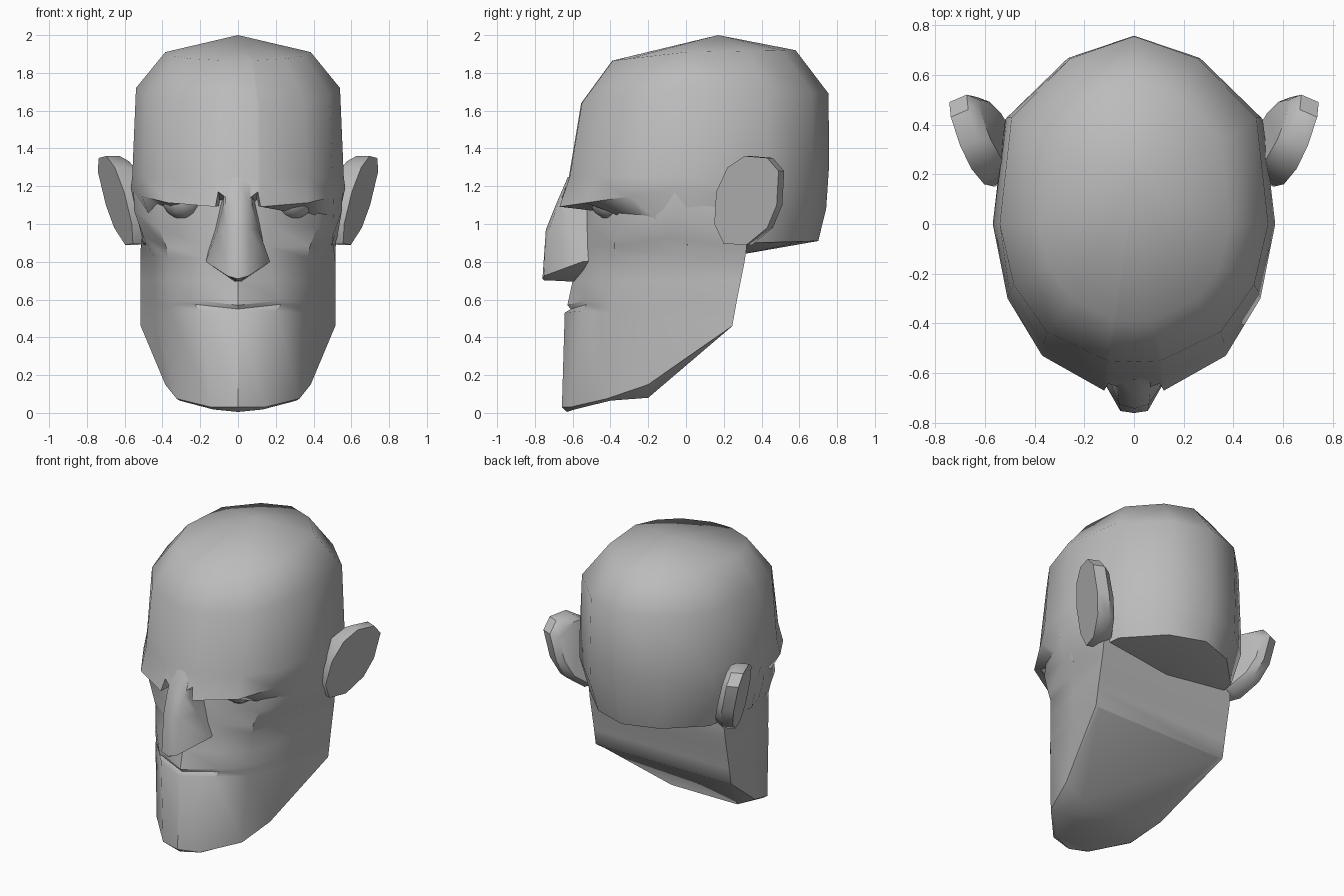
import bpy, bmesh
from math import radians

cube = bpy.data.objects.get("Cube")
if cube:
    bpy.data.objects.remove(cube, do_unlink=True)

# One plain clay colour for everything
clay = bpy.data.materials.new("grey_clay")
clay.use_nodes = True
clay.diffuse_color = (0.5, 0.5, 0.5, 1)
clay.node_tree.nodes["Principled BSDF"].inputs["Base Color"].default_value = clay.diffuse_color


def finish(bm, name, angle=40):
    """Clean the mesh, link it as an object, colour and shade it."""
    bmesh.ops.remove_doubles(bm, verts=bm.verts, dist=0.0005)
    bmesh.ops.recalc_face_normals(bm, faces=bm.faces)
    mesh = bpy.data.meshes.new(name)
    bm.to_mesh(mesh)
    bm.free()
    mesh.materials.append(clay)
    obj = bpy.data.objects.new(name, mesh)
    bpy.context.collection.objects.link(obj)
    bpy.ops.object.select_all(action='DESELECT')
    bpy.context.view_layer.objects.active = obj
    obj.select_set(True)
    bpy.ops.object.shade_smooth_by_angle(angle=radians(angle))


def add_face(bm, verts):
    unique = list(dict.fromkeys(verts))
    if len(unique) > 2:
        bm.faces.new(unique)


def mirrored(half):
    """Complete a half ring that starts on the centre line."""
    return list(half) + [(-x, y, z) for x, y, z in reversed(half) if x != 0]


def bridge(bm, rings):
    """Join consecutive closed rings with quads."""
    for low, high in zip(rings, rings[1:]):
        count = len(low)
        for i in range(count):
            j = (i + 1) % count
            add_face(bm, [low[i], low[j], high[j], high[i]])


def loft(name, rings, angle=40):
    """Skin symmetric rings and close the last one with cross strips."""
    bm = bmesh.new()
    loops = [[bm.verts.new(p) for p in ring] for ring in rings]
    bridge(bm, loops)
    end = loops[-1]
    for i in range(len(end) // 2):
        add_face(bm, [end[i], end[i + 1], end[-i - 1], end[-i]])
    finish(bm, name, angle)


# Cranium: one plan outline, rescaled ring by ring from crown to base
WIDTH, FRONT, BACK = 0.57, 0.68, 0.76
outline = [(0, -FRONT), (0.105, -0.675), (0.12, -0.67), (0.37, -0.53), (0.51, -0.3),
           (WIDTH, 0), (0.52, 0.43), (0.27, 0.67), (0, BACK)]


def skull_ring(width, front, back, z_front, z_side, z_back, notch=False):
    ring = []
    for x, y in outline:
        reach, t, z_end = (front, -y / FRONT, z_front) if y < 0 else (back, y / BACK, z_back)
        px, py = x * width / WIDTH, (-1 if y < 0 else 1) * t * reach
        pz = z_side + (z_end - z_side) * t
        # Nick in the brow either side of the nose bridge
        if notch and y < 0 < x < 0.11:
            py, pz = py * 0.95, pz + 0.08
        ring.append((px, py, pz))
    return mirrored(ring)


def pole(y, z):
    """A ring shrunk to a point on the centre line."""
    return [(0, y, z)] * len(mirrored([(x, y, z) for x, y in outline]))


loft("cranium", [
    pole(0.17, 2),
    skull_ring(0.385, 0.39, 0.58, 1.865, 1.91, 1.92),
    skull_ring(0.54, 0.555, 0.755, 1.64, 1.72, 1.69),
    skull_ring(0.56, 0.62, 0.757, 1.25, 1.25, 1.3),
    skull_ring(0.568, 0.68, 0.742, 1.09, 1.19, 1.08, notch=True),
    skull_ring(0.5, 0.45, 0.7, 1.1, 0.89, 0.91),
    pole(0.3, 0.84),
], 58)

# Face and jaw: centre, muzzle, cheek edge, side, back corner
face = [
    [(0, -.55, 1.13), (.14, -.51, 1.13), (.42, -.34, 1.13), (.553, -.06, 1.17), (.5, .32, 1.1)],
    [(0, -.56, 1.0), (.16, -.51, 1.0), (.42, -.37, .98), (.55, -.06, 1.07), (.51, .32, 1.0)],
    [(0, -.57, .88), (.17, -.51, .88), (.38, -.38, .88), (.5, -.08, .93), (.515, .32, .87)],
    [(0, -.58, .82), (.18, -.51, .82), (.37, -.37, .82), (.445, -.08, .83), (.515, .31, .8)],
    [(0, -.6, .7), (.18, -.52, .7), (.37, -.37, .7), (.445, -.06, .7), (.515, .29, .7)],
    [(0, -.628, .57), (.23, -.53, .595), (.36, -.38, .6), (.445, -.06, .6), (.515, .27, .6)],
    [(0, -.61, .55), (.23, -.525, .575), (.36, -.38, .57), (.44, -.06, .57), (.515, .265, .57)],
    [(0, -.642, .53), (.2, -.55, .54), (.355, -.39, .53), (.44, -.06, .5), (.515, .245, .46)],
    [(0, -.657, .03), (.14, -.615, .03), (.325, -.42, .075), (.385, -.2, .15), (.515, .245, .46)],
    [(0, -.63, .005), (.13, -.59, .018), (.31, -.4, .065), (.25, -.2, .08), (.48, .24, .455)],
]
loft("face_and_jaw", [mirrored(row) for row in face])

# Nose: ridge centre, ridge edge, wing, root; the last row is the septum
nose = [
    [(0, -.625, 1.25), (.065, -.61, 1.25), (.07, -.58, 1.24), (.07, -.45, 1.2)],
    [(0, -.69, 1.1), (.065, -.68, 1.1), (.08, -.64, 1.09), (.1, -.45, 1.1)],
    [(0, -.742, .97), (.06, -.725, .97), (.11, -.6, .97), (.13, -.45, .97)],
    [(0, -.76, .71), (.055, -.752, .725), (.17, -.55, .8), (.16, -.45, .81)],
    [(0, -.75, .7), (.01, -.7, .7), (.015, -.6, .695), (.015, -.5, .69)],
]
loft("nose", [mirrored(row) for row in nose], 60)

# Ears: a tilted faceted disc with a rim that runs into the head
ear_outline = [(.15, 1.0), (.16, 1.17), (.22, 1.3), (.31, 1.36), (.43, 1.35),
               (.49, 1.28), (.48, 1.1), (.43, .98), (.32, .89), (.2, .895)]
for side, label in ((1, "left"), (-1, "right")):
    bm = bmesh.new()
    loops = []
    for inward, backward, size in ((0, 0, 1), (0.07, 0.03, 1), (0.12, 0.03, 0.88)):
        loop = []
        for y, z in ear_outline:
            x = 0.54 + 0.35 * (y - 0.15) + 0.22 * (z - 0.9)
            loop.append(bm.verts.new((side * (x - inward),
                                      0.32 + (y - 0.32) * size + backward,
                                      1.13 + (z - 1.13) * size)))
        loops.append(loop)
    bridge(bm, loops)
    bm.faces.new(loops[0])
    bm.faces.new(loops[-1])
    finish(bm, label + "_ear")

    # Eyeball, half hidden under the brow
    bm = bmesh.new()
    bmesh.ops.create_uvsphere(bm, u_segments=12, v_segments=8, radius=0.115)
    bmesh.ops.translate(bm, verts=bm.verts, vec=(side * 0.29, -0.4, 1.14))
    finish(bm, label + "_eye", 60)
